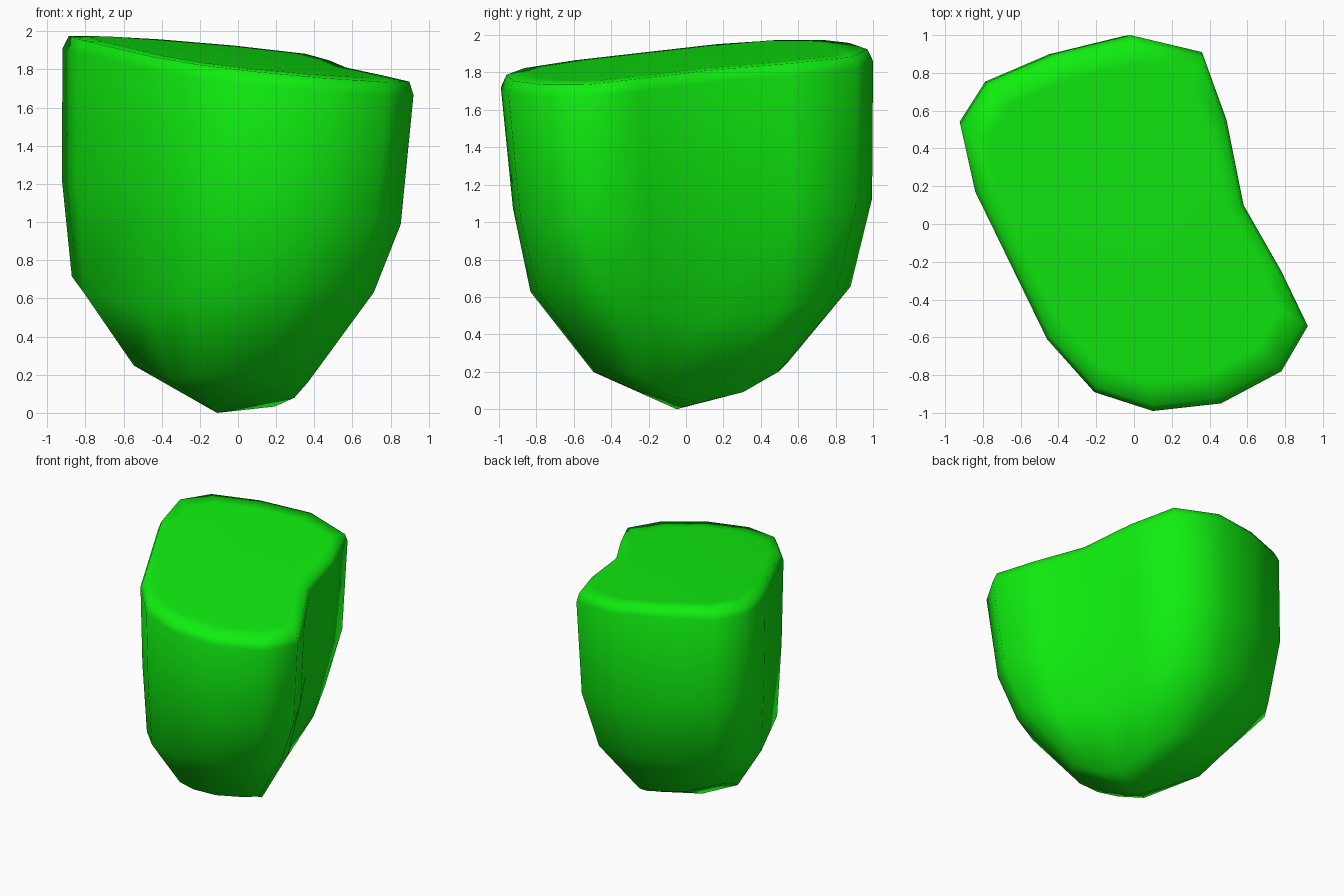
import bpy, bmesh

if "Cube" in bpy.data.objects:
    bpy.data.objects.remove(bpy.data.objects["Cube"])

# Plan outline of the block, counter-clockwise, with a waist on the right side
outline = [(-0.92, 0.53), (-0.84, 0.17), (-0.46, -0.61), (-0.21, -0.89), (0.10, -0.99),
           (0.46, -0.95), (0.78, -0.78), (0.92, -0.54), (0.78, -0.25), (0.58, 0.10),
           (0.49, 0.55), (0.36, 0.91), (-0.02, 1.0), (-0.43, 0.90), (-0.78, 0.75)]


def top_z(x, y):
    # Gently sloping top
    return min(1.865 - 0.10 * x + 0.065 * y, 1.98)


# Each ring: scale, centre x, centre y, height function
rings = [
    (0.52, -0.11, 0.02, lambda x, y: 0.8 * (x * x + y * y)),
    (0.86, -0.08, 0.02, lambda x, y: 0.42 + 0.3 * (x * x + y * y)),
    (0.965, -0.035, 0.03, lambda x, y: 1.10 - 0.12 * x + 0.02 * y),
    (1.0, 0.0, 0.0, lambda x, y: top_z(x, y) - 0.07),
    (0.97, 0.005, 0.0, lambda x, y: top_z(x, y) - 0.005),
    (0.84, 0.0, 0.0, top_z),
]

bm = bmesh.new()
loops = []
for s, cx, cy, height in rings:
    pts = [(x * s + cx, y * s + cy) for x, y in outline]
    loops.append([bm.verts.new((x, y, height(x, y))) for x, y in pts])

n = len(outline)
apex = bm.verts.new((-0.11, -0.05, 0))
for i in range(n):
    j = (i + 1) % n
    # Rounded underside closes to one low point
    bm.faces.new((apex, loops[0][j], loops[0][i]))
    # Side walls and soft rim
    for low, high in zip(loops, loops[1:]):
        bm.faces.new((low[i], low[j], high[j], high[i]))
bm.faces.new(loops[-1])
bmesh.ops.recalc_face_normals(bm, faces=bm.faces)
for f in bm.faces:
    f.smooth = True

mesh = bpy.data.meshes.new("rounded_block")
bm.to_mesh(mesh)
bm.free()
block = bpy.data.objects.new("rounded_block", mesh)
bpy.context.collection.objects.link(block)

green = bpy.data.materials.new("green")
green.diffuse_color = (0.005, 0.85, 0.005, 1)
green.use_nodes = True
green.node_tree.nodes["Principled BSDF"].inputs["Base Color"].default_value = green.diffuse_color
mesh.materials.append(green)
